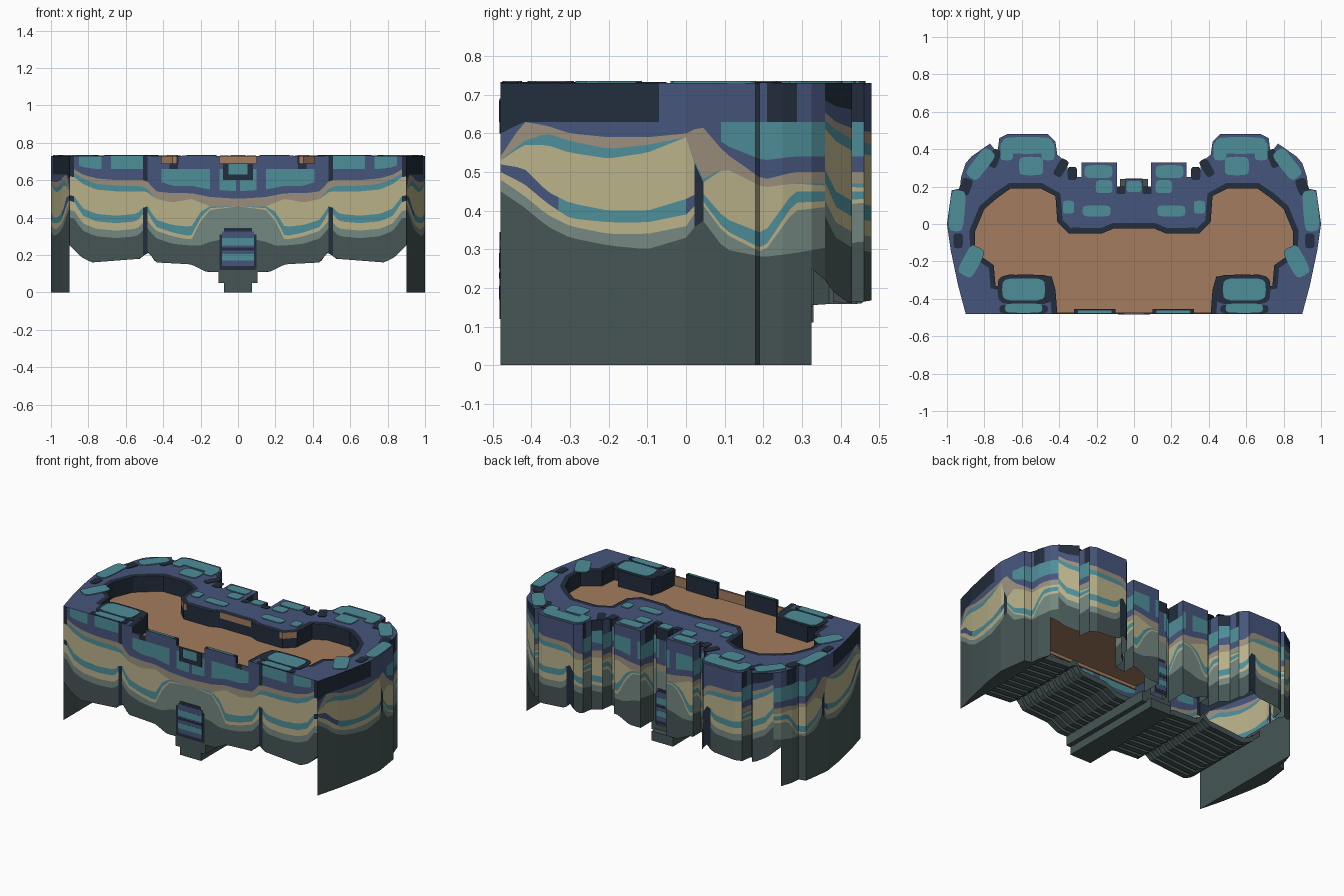
import bpy, bmesh, math
from mathutils import Vector

if "Cube" in bpy.data.objects:
    bpy.data.objects.remove(bpy.data.objects["Cube"])

TOP, FLOOR, FRONT = 0.73, 0.63, -0.48
COLOURS = {"dark": "222D3C", "blue": "46557B", "teal": "4E8E99", "brown": "A47C5E",
           "dark_grey": "465555", "grey": "748780", "cream": "B9B189", "taupe": "9A8F7D"}
NAMES = list(COLOURS)
MATS = []
for n, h in COLOURS.items():
    m = bpy.data.materials.new(n)
    c = [int(h[i:i + 2], 16) / 255 for i in (0, 2, 4)]
    m.diffuse_color = [((v + 0.055) / 1.055) ** 2.4 for v in c] + [1]
    m.use_nodes = True
    m.node_tree.nodes["Principled BSDF"].inputs["Base Color"].default_value = m.diffuse_color
    MATS.append(m)


def finish(name, bm):
    bmesh.ops.remove_doubles(bm, verts=bm.verts, dist=1e-5)
    me = bpy.data.meshes.new(name)
    bm.to_mesh(me)
    bm.free()
    for m in MATS:
        me.materials.append(m)
    ob = bpy.data.objects.new(name, me)
    bpy.context.collection.objects.link(ob)


def face(bm, pts, col):
    f = bm.faces.new([bm.verts.new(p) for p in pts])
    f.material_index = NAMES.index(col)
    f.normal_update()
    if len(pts) > 4:
        bmesh.ops.triangulate(bm, faces=[f])


def prism(name, pts, z0, z1, col):
    """Upright prism over a counter-clockwise outline."""
    bm = bmesh.new()
    face(bm, [(x, y, z1) for x, y in pts], col)
    face(bm, [(x, y, z0) for x, y in reversed(pts)], col)
    for a, b in zip(pts, pts[1:] + pts[:1]):
        face(bm, [(*a, z0), (*b, z0), (*b, z1), (*a, z1)], col)
    finish(name, bm)


def box(name, x0, x1, y0, y1, z0, z1, col):
    prism(name, [(x0, y0), (x1, y0), (x1, y1), (x0, y1)], z0, z1, col)


def lerp_table(tab, t):
    if t <= tab[0][0]:
        return list(tab[0][1:])
    for a, b in zip(tab, tab[1:]):
        if t <= b[0]:
            k = (t - a[0]) / max(b[0] - a[0], 1e-9)
            return [p + (q - p) * k for p, q in zip(a[1:], b[1:])]
    return list(tab[-1][1:])


# Plan: right half of the outer outline (front to back) and of the courtyard (back to front)
OUT = [(.9, -.48), (.94, -.33), (.98, -.14), (1, 0), (.975, .18), (.93, .19), (.925, .25),
       (.9, .325), (.87, .36), (.77, .43), (.73, .38), (.72, .46), (.68, .48), (.46, .48), (.42, .44),
       (.41, .37), (.36, .33), (.35, .25), (.28, .25), (.28, .33), (.09, .33), (.09, .2),
       (.045, .2), (.045, .24)]
INN = [(.11, -.025), (.17, -.05), (.33, -.05), (.35, -.05), (.41, .01), (.42, .15), (.5, .19), (.66, .19),
       (.73, .14), (.8, .08), (.85, -.04), (.85, -.15), (.75, -.22), (.74, -.33), (.69, -.34),
       (.67, -.27), (.44, -.28), (.42, -.35), (.41, -.48)]
flip = lambda ps: [(-x, y) for x, y in reversed(ps)]
OUTER, INNER = OUT + flip(OUT), flip(INN) + INN

# Heights where the rock bands change, along x (front, back) and along y (sides)
BANDS = ["dark_grey", "grey", "cream", "teal", "cream", "teal", "taupe", "blue", "upper", "top"]
FRONT_T = [(0, .30, .46, .46, .46, .46, .46, .50, .54), (.15, .27, .44, .45, .46, .46, .46, .51, .55),
           (.2, .25, .38, .40, .43, .48, .48, .52, .56), (.25, .25, .28, .30, .35, .50, .50, .53, .57),
           (.35, .26, .30, .32, .36, .48, .48, .53, .57), (.44, .29, .33, .35, .39, .50, .50, .54, .60),
           (.49, .35, .39, .44, .47, .54, .56, .60, .64), (.54, .30, .34, .38, .42, .54, .57, .60, .65),
           (.65, .29, .33, .37, .41, .54, .57, .60, .66), (.76, .30, .34, .38, .42, .55, .58, .61, .66),
           (.83, .33, .37, .41, .45, .58, .61, .63, .67), (.88, .40, .44, .49, .52, .62, .64, .66, .69)]
SIDE_T = [(-.48, .45, .48, .50, .52, .53, .53, .54, .60), (-.42, .41, .44, .47, .51, .57, .58, .63, .63),
          (-.36, .36, .39, .42, .45, .57, .60, .62, .63), (-.3, .33, .36, .38, .42, .55, .58, .60, .63),
          (-.2, .31, .34, .37, .40, .535, .56, .59, .63), (-.1, .30, .34, .37, .40, .55, .57, .59, .62),
          (0, .33, .36, .39, .43, .59, .59, .60, .63), (.04, .38, .42, .43, .45, .47, .48, .62, .63),
          (.1, .30, .34, .35, .38, .51, .51, .55, .57), (.2, .28, .29, .30, .34, .46, .46, .48, .53),
          (.28, .29, .40, .42, .45, .47, .47, .50, .54), (.45, .32, .42, .43, .45, .46, .47, .50, .54)]
BOTTOM = [(0, .11), (.17, .11), (.25, .15), (.44, .16), (.48, .22), (.52, .18), (.78, .16), (.84, .19), (.9, .25)]


def bottom(x):
    return lerp_table(BOTTOM, abs(x))[0]


def paint(col, k, side, x, y):
    """Colour of one band at a place on the wall."""
    x = abs(x)
    if side:
        if col == "top":
            return "dark" if y < -.07 or .2 < y < .28 or .425 < y < .45 else "blue"
        if col == "upper":
            return "teal" if y > .1 else "dark" if y < -.42 else "taupe" if y < -.34 else "blue"
        if abs(y - .04) < .012 and 0 < k < 5:
            return "dark"
        if col == "teal" and (y < -.34 or -.01 < y < .04) and k == 3:
            return "blue"
        return col
    if abs(x - .485) < .013 and (k < 4 or (k > 6 and y < 0)) or .865 < x < .9 and k > 2 and k != 4:
        return "dark"
    if col == "upper":
        return "teal" if .02 < x < .11 or .15 < x < .42 else "blue"
    if col == "top":
        if y > 0:
            return "dark" if .3 < x < .42 or .73 < x or x < .09 else "blue"
        return "teal" if .52 < x < .67 or .72 < x < .86 else "dark" if .32 < x < .36 else "blue"
    return col


def banded(bm, a, b):
    """Wall strip from a to b, cut into narrow columns of coloured bands."""
    a, b = Vector(a), Vector(b)
    d = b - a
    n = max(1, math.ceil(d.length / .025))
    side = abs(d.y) > abs(d.x) or abs(a.x + b.x) > 1.8
    for i in range(n):
        p, q = a + d * (i / n), a + d * ((i + 1) / n)
        mid = (p + q) / 2
        curtain = abs(mid.x) > .9
        low = mid.y < FRONT + 1e-4 and (abs(mid.x) < .1 or .32 < abs(mid.x) < .41)
        top = .69 if low else TOP
        cols = []
        for v in (p, q):
            lo = 0 if curtain else bottom(v.x)
            hs = lerp_table(SIDE_T, v.y) + [.63] if side else lerp_table(FRONT_T, abs(v.x))
            hs = hs if side else hs + [max(hs[-1], .66)]
            cols.append([lo] + [min(max(h, lo), top) for h in hs] + [top])
        for k, col in enumerate(BANDS):
            z = [cols[0][k], cols[1][k], cols[1][k + 1], cols[0][k + 1]]
            pts = []
            for v, h in ((p, z[0]), (q, z[1]), (q, z[2]), (p, z[3])):
                w = Vector((v.x, v.y, h))
                if all((w - o).length > 1e-4 for o in pts):
                    pts.append(w)
            if len(pts) > 2:
                face(bm, pts, paint(col, k, side, mid.x, mid.y))


# Outer walls: sides, back and flat front
bm = bmesh.new()
for a, b in zip(OUTER, OUTER[1:]):
    banded(bm, a, b)
marks = [-.9, -.41, -.32, -.1, .1, .32, .41, .9]
for a, b in zip(marks, marks[1:]):
    banded(bm, (a, FRONT), (b, FRONT))
finish("outer_wall", bm)

# Underside: stepped slats with gaps, following the lower edge of the front
bm = bmesh.new()
for j in range(10):
    y = -.48 + j * .055
    for i in range(72):
        x0, x1 = -.9 + .025 * i, -.875 + .025 * i
        b0, b1 = bottom(x0), bottom(x1)
        face(bm, [(x0, y, b0), (x0, y + .035, b0), (x1, y + .035, b1), (x1, y, b1)], "dark_grey")
        face(bm, [(x1, y + .035, b1), (x0, y + .035, b0), (x0, y + .035, b0 + .035), (x1, y + .035, b1 + .035)],
             "dark_grey")
finish("underside_slats", bm)

# Side curtains reaching the ground: inner face and foot
for s in (-1, 1):
    bm = bmesh.new()
    foot = [(s * x, y, 0) for x, y in OUT[:8]]
    face(bm, foot[::-1] if s > 0 else foot, "dark_grey")
    inner = [(s * .9, -.48, 0), (s * .9, .325, 0), (s * .9, .325, .3), (s * .9, -.48, .3)]
    face(bm, inner if s < 0 else inner[::-1], "dark_grey")
    finish("side_curtain", bm)

# Rampart walk and courtyard walls
bm = bmesh.new()
face(bm, [(x, y, TOP) for x, y in OUTER + INNER], "blue")
for a, b in zip(INNER, INNER[1:]):
    mx, my = abs(a[0] + b[0]) / 2, (a[1] + b[1]) / 2
    low = .69 if my > -.06 and my < 0 and (mx < .05 or .33 < mx < .4) else TOP
    face(bm, [(*a, FLOOR), (*b, FLOOR), (*b, low), (*a, low)], "dark")
    if low < TOP:
        face(bm, [(*a, low), (*b, low), (*b, TOP), (*a, TOP)], "brown")
finish("rampart", bm)

# Courtyard floor
bm = bmesh.new()
face(bm, [(x, y, FLOOR) for x, y in reversed(INNER)], "brown")
finish("courtyard_floor", bm)

# Dark rim painted round the courtyard
bm = bmesh.new()
rim = []
for i, p in enumerate(INNER):
    a, b = Vector(INNER[max(i - 1, 0)]), Vector(INNER[min(i + 1, len(INNER) - 1)])
    d = (b - a).normalized()
    rim.append(Vector(p) + Vector((-d.y, d.x)) * -.03)
for i in range(len(INNER) - 1):
    a, b, c, d = [Vector(v) for v in (INNER[i], INNER[i + 1], rim[i + 1], rim[i])]
    # keep the strip on the rampart side of the edge
    c, d = 2 * b - c, 2 * a - d
    side_pts = [(*v, TOP + .002) for v in (a, d, c, b)]
    face(bm, side_pts[::-1], "dark")
finish("courtyard_rim", bm)

# Thin front parapet with two merlons
box("front_parapet", -.41, .41, FRONT + .002, FRONT + .01, FLOOR - .02, .689, "brown")
box("front_notch", -.08, .08, FRONT - .002, FRONT, .6, .69, "dark")
box("front_notch_block", -.05, .05, FRONT - .004, FRONT, .63, .685, "teal")
for s in (-1, 1):
    box("front_merlon", s * .21 - .11, s * .21 + .11, FRONT + .001, FRONT + .025, FLOOR, TOP, "dark")
    box("front_merlon_cap", s * .21 - .09, s * .21 + .09, FRONT + .002, FRONT + .018, TOP, TOP + .003, "teal")


def patch(name, x, y, w, h, rot, col, z):
    pts = []
    r = math.radians(rot)
    for i in range(16):
        c, s = math.cos(math.pi * i / 8), math.sin(math.pi * i / 8)
        u = math.copysign(abs(c) ** .45, c) * w / 2
        v = math.copysign(abs(s) ** .45, s) * h / 2
        pts.append((x + u * math.cos(r) - v * math.sin(r), y + u * math.sin(r) + v * math.cos(r)))
    prism(name, pts, TOP, TOP + z, col)


# Painted patches on the merlon tops: x, y, width, depth, turn
TEAL = [(.57, .42, .27, .09, 0), (.68, .39, .07, .1, 0), (.46, .39, .07, .1, 0), (.55, .31, .13, .1, 0),
        (.82, .32, .18, .08, -52), (.945, .07, .08, .22, 5), (.87, -.2, .09, .17, 28),
        (.59, -.35, .23, .12, 0), (.59, -.45, .2, .05, 0), (.19, .28, .15, .07, 0),
        (.16, .2, .09, .07, 0), (.2, .07, .15, .06, 0), (.35, .09, .06, .07, 0)]
DARK = [(.745, .35, .05, .1, 20), (.9, .2, .06, .09, 20), (.33, .27, .05, .07, 0), (.07, .18, .05, .04, 0),
        (.39, .3, .05, .1, 30), (.58, -.35, .3, .16, 0), (.94, -.09, .05, .08, 0), (.59, -.455, .26, .05, 0)]
for s in (-1, 1):
    for x, y, w, h, r in DARK:
        patch("dark_patch", s * x, y, w, h, s * r, "dark", .003)
    for x, y, w, h, r in TEAL:
        patch("teal_patch", s * x, y, w, h, s * r, "teal", .005)
patch("teal_patch", 0, .2, .08, .06, 0, "teal", .005)

# Gate: stepped foot below, dark arch with striped door on front and back
box("gate_foot", -.075, .075, FRONT, .24, 0, .06, "dark_grey")
box("gate_landing", -.105, .105, FRONT, .2, .05, .115, "dark_grey")
for y0, out, w in ((FRONT, -1, .1), (.24, 1, .045)):
    for name, half, z0, z1, depth, col in (
            ("gate_arch", w, .12, .31, .002, "dark"), ("gate_arch_top", w * .75, .31, .345, .002, "dark"),
            ("gate_door", w * .85, .14, .325, .003, "blue"), ("gate_stripe", w * .85, .17, .205, .004, "teal"),
            ("gate_stripe", w * .85, .25, .29, .004, "teal"), ("gate_gap", w * .85, .225, .24, .004, "dark")):
        ya, yb = sorted((y0, y0 + out * depth))
        box(name, -half, half, ya, yb, z0, z1, col)
